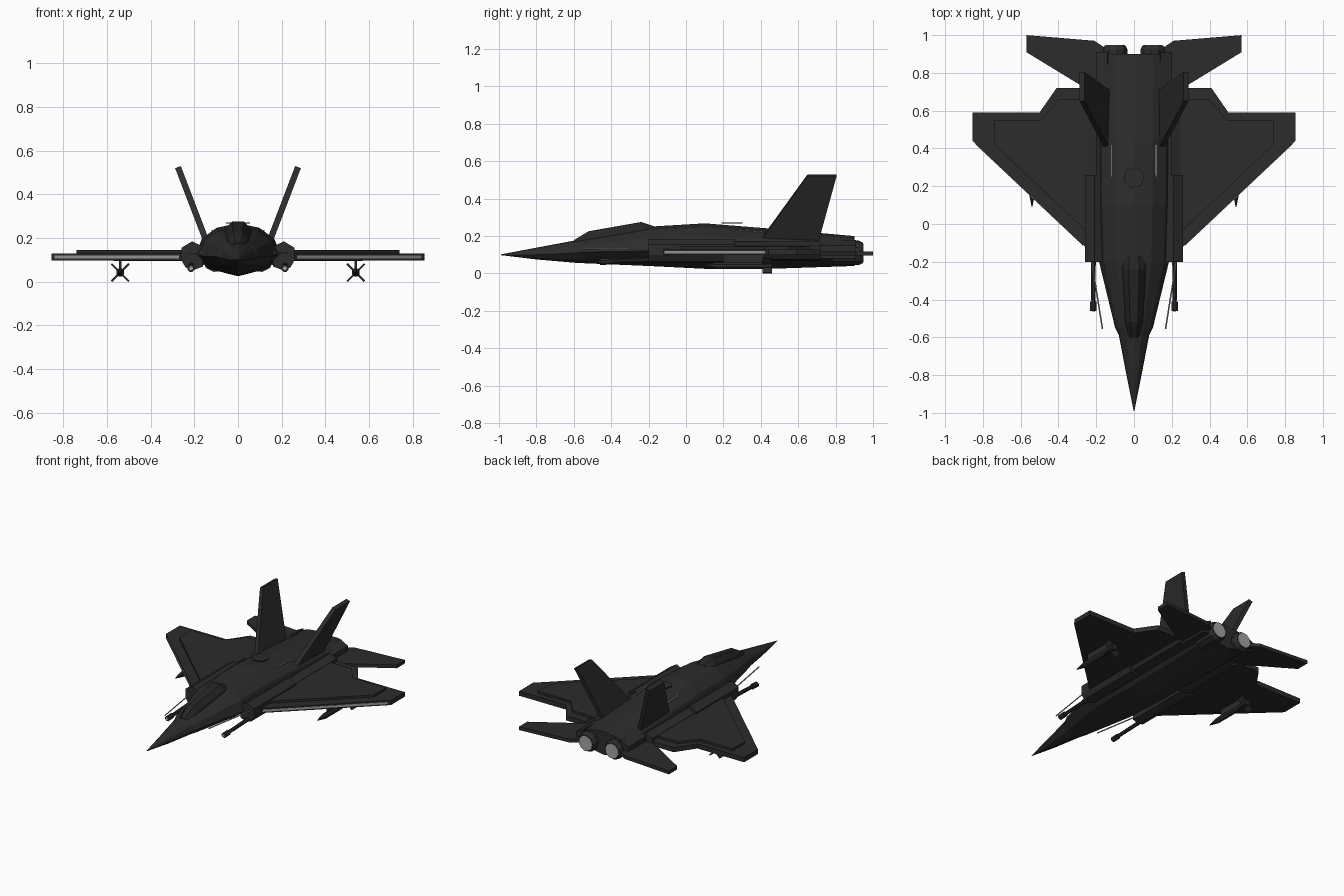
import bpy, bmesh, math
from mathutils import Vector

if "Cube" in bpy.data.objects:
    bpy.data.objects.remove(bpy.data.objects["Cube"])


def material(name, v):
    m = bpy.data.materials.new(name)
    m.use_nodes = True
    m.diffuse_color = (v, v, v, 1)
    m.node_tree.nodes["Principled BSDF"].inputs["Base Color"].default_value = (v, v, v, 1)
    return m


DARK = material("dark_skin", 0.025)
CANOPY = material("canopy_black", 0.019)
GREY = material("light_grey", 0.36)


def finish(name, bm, mat, mirror=True):
    bmesh.ops.recalc_face_normals(bm, faces=bm.faces)
    mesh = bpy.data.meshes.new(name)
    bm.to_mesh(mesh)
    bm.free()
    mesh.materials.append(mat)
    ob = bpy.data.objects.new(name, mesh)
    bpy.context.collection.objects.link(ob)
    if mirror:
        mod = ob.modifiers.new("mirror", "MIRROR")
        mod.use_mirror_merge = False
    return ob


def loft(name, rings, mat, mirror=True):
    """Skin a list of equal-length point rings and cap both ends."""
    bm = bmesh.new()
    rows = [[bm.verts.new(p) for p in ring] for ring in rings]
    n = len(rows[0])
    for a, b in zip(rows, rows[1:]):
        for i in range(n):
            j = (i + 1) % n
            bm.faces.new((a[i], a[j], b[j], b[i]))
    bm.faces.new(rows[0])
    bm.faces.new(rows[-1])
    return finish(name, bm, mat, mirror)


def prism(name, points, offset, mat):
    off = Vector(offset)
    return loft(name, [[Vector(p) for p in points], [Vector(p) + off for p in points]], mat)


def slab(name, outline, z0, z1, mat):
    return prism(name, [(x, y, z0) for x, y in outline], (0, 0, z1 - z0), mat)


def tube(name, stations, mat, n=10, mirror=True):
    """Round section through (centre, radius) stations."""
    axis = (Vector(stations[-1][0]) - Vector(stations[0][0])).normalized()
    u = axis.orthogonal().normalized()
    v = axis.cross(u)
    rings = []
    for c, r in stations:
        angles = [2 * math.pi * (i + 0.5) / n for i in range(n)]
        rings.append([Vector(c) + r * (math.cos(a) * u + math.sin(a) * v) for a in angles])
    return loft(name, rings, mat, mirror)


# Faceted fuselage: y, half width, top, middle and bottom heights
half = [(0, 1), (0.5, 0.86), (0.85, 0.52), (1, 0), (0.65, -0.65), (0, -1)]
profile = half + [(-x, z) for x, z in half[-2:0:-1]]
stations = [
    (-0.99, 0.002, 0.102, 0.1, 0.098),
    (-0.8, 0.04, 0.138, 0.1, 0.075),
    (-0.59, 0.08, 0.177, 0.11, 0.057),
    (-0.55, 0.1, 0.185, 0.115, 0.055),
    (-0.2, 0.185, 0.25, 0.12, 0.04),
    (0.1, 0.195, 0.268, 0.12, 0.025),
    (0.45, 0.2, 0.24, 0.12, 0.025),
    (0.9, 0.2, 0.2, 0.115, 0.04),
]
rings = []
for y, w, top, mid, bot in stations:
    rings.append([(x * w, y, mid + z * (top - mid if z > 0 else mid - bot)) for x, z in profile])
loft("fuselage", rings, DARK, False)

# Canopy
arch = [(-1, 0), (-0.8, 0.55), (-0.4, 1), (0.4, 1), (0.8, 0.55), (1, 0)]
rings = []
for y, w, base, top in [(-0.6, 0.035, 0.15, 0.178), (-0.52, 0.052, 0.165, 0.226),
                        (-0.24, 0.07, 0.21, 0.275), (-0.17, 0.06, 0.22, 0.252)]:
    rings.append([(x * w, y, base + z * (top - base)) for x, z in arch])
loft("canopy", rings, CANOPY, False)

# Intakes and the side fairings behind them
intake = [(0.16, 0.07), (0.2, 0.055), (0.24, 0.065), (0.26, 0.1),
          (0.26, 0.155), (0.21, 0.185), (0.16, 0.16)]
prism("intake", [(x, -0.2, z) for x, z in intake], (0, 0.46, 0), DARK)
prism("side_fairing", [(0.15 + (x - 0.16) * 0.97, 0.25, 0.117 + (z - 0.117) * 0.8) for x, z in intake],
      (0, 0.47, 0), DARK)
prism("tail_boom", [(x, 0.6, z) for x, z in ((0.12, 0.08), (0.2, 0.08), (0.2, 0.15), (0.14, 0.18))],
      (0, 0.31, 0), DARK)

# Wings with a raised upper panel and a pale leading edge
slab("wing", [(0.15, -0.13), (0.25, -0.13), (0.855, 0.44), (0.855, 0.59),
              (0.5, 0.59), (0.41, 0.72), (0.15, 0.72)], 0.098, 0.13, DARK)
slab("wing_panel", [(0.15, -0.05), (0.24, -0.05), (0.74, 0.42), (0.74, 0.55),
                    (0.49, 0.55), (0.4, 0.66), (0.15, 0.66)], 0.13, 0.145, DARK)
slab("leading_edge_strip", [(0.27, -0.115), (0.84, 0.422), (0.84, 0.43), (0.27, -0.107)],
     0.107, 0.121, GREY)

# Tailplanes and canted fins
slab("tailplane", [(0.15, 0.66), (0.21, 0.69), (0.57, 0.91), (0.57, 1.0), (0.21, 0.97), (0.15, 0.93)],
     0.095, 0.118, DARK)
prism("tail_fin", [(0.13, 0.4, 0.185), (0.262, 0.65, 0.53), (0.262, 0.805, 0.53), (0.13, 0.71, 0.185)],
      (0.026, 0, -0.01), DARK)

# Engine nozzles with pale exhaust faces
tube("nozzle", [((0.1, 0.78, 0.11), 0.066), ((0.1, 0.925, 0.11), 0.066), ((0.1, 0.945, 0.11), 0.055)], DARK)
tube("exhaust", [((0.1, 0.94, 0.11), 0.05), ((0.1, 0.948, 0.11), 0.05)], GREY)

# Guns and probes beside the nose
tube("gun_barrel", [((0.215, -0.44, 0.063), 0.012), ((0.215, -0.15, 0.075), 0.014)], DARK, 8)
tube("gun_muzzle", [((0.215, -0.46, 0.062), 0.018), ((0.215, -0.41, 0.064), 0.018)], DARK, 8)
tube("gun_bore", [((0.215, -0.463, 0.062), 0.009), ((0.215, -0.455, 0.062), 0.009)], GREY, 8)
tube("probe", [((0.167, -0.555, 0.133), 0.004), ((0.225, -0.19, 0.13), 0.004)], GREY, 6)

# Spine hatch and pale seams
tube("spine_hatch", [((0, 0.245, 0.266), 0.058), ((0, 0.245, 0.272), 0.058)], DARK, 6, False)
prism("spine_seam", [(0.114, 0.25, 0.232), (0.122, 0.25, 0.231), (0.122, 0.42, 0.219), (0.114, 0.42, 0.22)],
      (0, 0, 0.005), GREY)

# Underwing missiles
MX, MZ = 0.54, 0.042
tube("missile", [((MX, 0.09, MZ), 0.002), ((MX, 0.17, MZ), 0.019), ((MX, 0.46, MZ), 0.019)], DARK, 8)
slab("pylon", [(MX - 0.006, 0.2), (MX + 0.006, 0.2), (MX + 0.006, 0.42), (MX - 0.006, 0.42)],
     MZ, 0.1, DARK)
for k, (sx, sz) in enumerate([(1, 1), (1, -1)]):
    d = Vector((sx, 0, sz)) * 0.04
    t = Vector((sz, 0, -sx)) * 0.003
    c = Vector((MX, 0.41, MZ))
    prism(f"missile_fin_{k + 1}", [c - d - t, c + d - t, c + d + t, c - d + t], (0, 0.05, 0), DARK)
